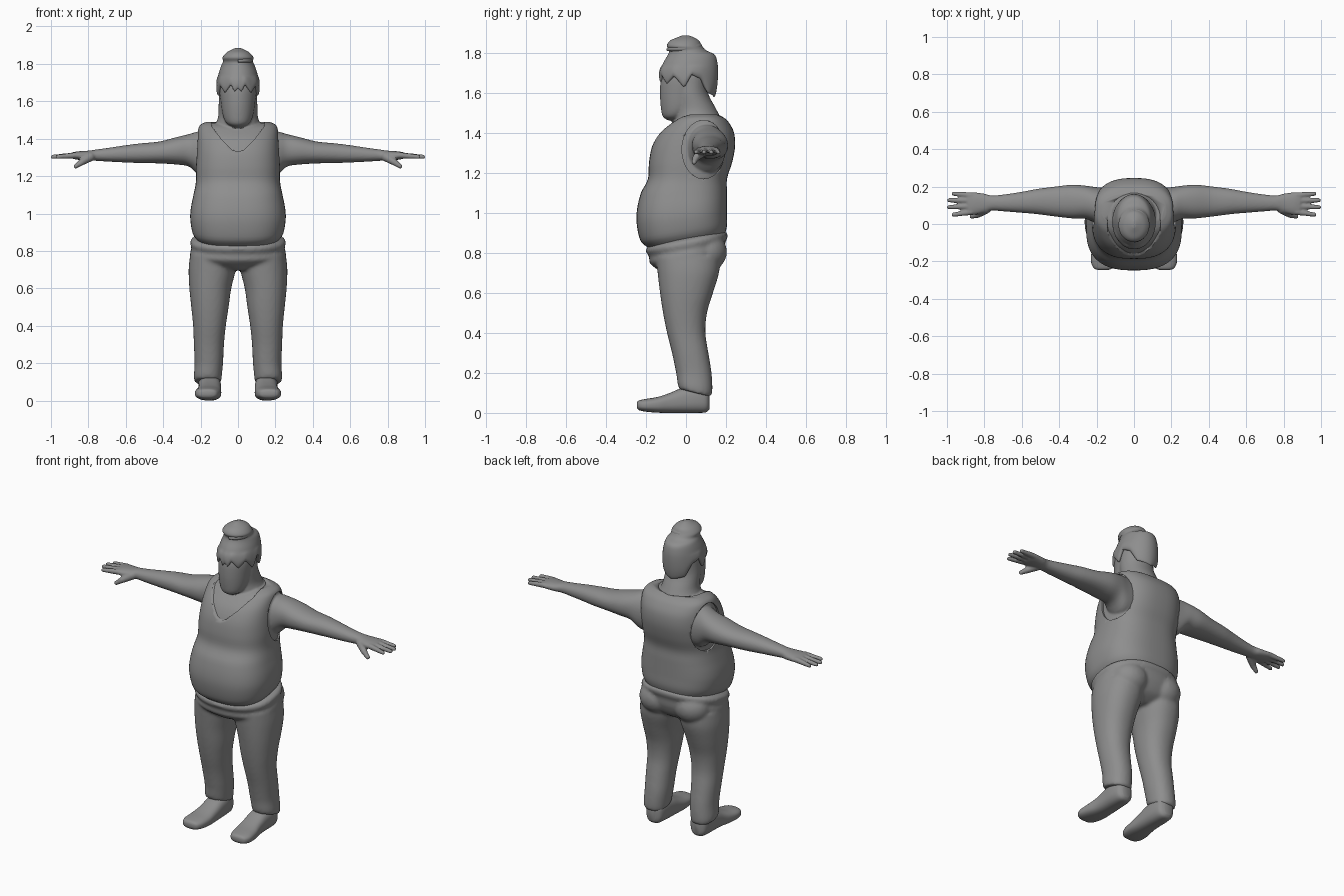
import bpy, bmesh, math
from mathutils import Vector, Matrix

if "Cube" in bpy.data.objects:
    bpy.data.objects.remove(bpy.data.objects["Cube"])

grey = bpy.data.materials.new("plain_grey")
grey.diffuse_color = (0.27, 0.27, 0.27, 1)
grey.use_nodes = True
grey.node_tree.nodes["Principled BSDF"].inputs["Base Color"].default_value = grey.diffuse_color
C = bpy.context


def loft(bm, secs, axis='z', n=2.0, segs=40, steps=4, sx=1, warp=None):
    """Skin rounded rings (t, a0, a1, b0, b1), smoothly interpolated along the axis."""
    rows = []
    for i in range(len(secs) - 1):
        p = [Vector(secs[min(max(k, 0), len(secs) - 1)]) for k in (i - 1, i, i + 1, i + 2)]
        for s in range(steps):
            u = s / steps
            rows.append(p[1] + 0.5 * u * (p[2] - p[0]) + u * u * (p[0] - 2.5 * p[1] + 2 * p[2] - 0.5 * p[3])
                        + u ** 3 * (1.5 * (p[1] - p[2]) + 0.5 * (p[3] - p[0])))
    rows.append(Vector(secs[-1]))
    rings = []
    for t, a0, a1, b0, b1 in rows:
        ring = []
        for k in range(segs):
            w = 2 * math.pi * k / segs
            c, s = math.cos(w), math.sin(w)
            a = (a0 + a1) / 2 + (a1 - a0) / 2 * math.copysign(abs(c) ** (2 / n), c)
            b = (b0 + b1) / 2 + (b1 - b0) / 2 * math.copysign(abs(s) ** (2 / n), s)
            v = Vector({'z': (a, b, t), 'x': (t, a, b), 'y': (a, t, b)}[axis])
            if warp:
                v = warp(v)
            v.x *= sx
            ring.append(bm.verts.new(v))
        rings.append(ring)
    for r, q in zip(rings, rings[1:]):
        for k in range(segs):
            m = (k + 1) % segs
            bm.faces.new((r[k], r[m], q[m], q[k]))
    bm.faces.new(rings[0][::-1])
    bm.faces.new(rings[-1])


def sym(rows):
    """Rings centred on x = 0: (z, half width, back-to-front range)."""
    return [(z, -w, w, y0, y1) for z, w, y0, y1 in rows]


def ball(bm, c, r):
    bmesh.ops.create_uvsphere(bm, u_segments=24, v_segments=16, radius=1,
                              matrix=Matrix.Translation(c) @ Matrix.Diagonal((*r, 1)))


def capsule(bm, p, q, r1, r2):
    p, q = Vector(p), Vector(q)
    d = q - p
    m = Matrix.Translation((p + q) / 2) @ d.to_track_quat('Z', 'Y').to_matrix().to_4x4()
    bmesh.ops.create_cone(bm, cap_ends=True, segments=16, radius1=r1, radius2=r2, depth=d.length, matrix=m)
    ball(bm, p, (r1,) * 3)
    ball(bm, q, (r2,) * 3)


def activate(ob):
    bpy.ops.object.select_all(action='DESELECT')
    ob.select_set(True)
    C.view_layer.objects.active = ob


def apply_mod(ob, kind, **props):
    activate(ob)
    m = ob.modifiers.new(kind.lower(), kind)
    for k, v in props.items():
        setattr(m, k, v)
    bpy.ops.object.modifier_apply(modifier=m.name)


def finish(bm, name, voxel=0, smooth=4, angle=40):
    bmesh.ops.recalc_face_normals(bm, faces=bm.faces[:])
    me = bpy.data.meshes.new(name)
    bm.to_mesh(me)
    bm.free()
    ob = bpy.data.objects.new(name, me)
    C.collection.objects.link(ob)
    if voxel:
        apply_mod(ob, 'REMESH', mode='VOXEL', voxel_size=voxel)
        apply_mod(ob, 'SMOOTH', factor=0.5, iterations=smooth)
    me = ob.data
    me.materials.clear()
    me.materials.append(grey)
    activate(ob)
    bpy.ops.object.shade_smooth_by_angle(angle=math.radians(angle))
    return ob


# Vest: big belly, hem lower at the front
chest = [(1.17, .225, -.19, .205), (1.25, .225, -.185, .23), (1.33, .222, -.17, .245), (1.4, .218, -.135, .24),
         (1.45, .213, -.085, .215), (1.475, .2, -.05, .19), (1.49, .17, -.01, .16)]
belly = [(.86, .215, -.19, .195), (.9, .242, -.227, .205), (.97, .255, -.246, .205),
         (1.03, .252, -.245, .205), (1.1, .238, -.225, .205)]


def hem(v):
    v.z += 0.18 * v.y * min(1, max(0, (1.1 - v.z) / .2))
    return v


bm = bmesh.new()
loft(bm, sym(belly + chest), n=2.6, segs=64, warp=hem)
vest = finish(bm, "vest")

# Neckline and armhole openings
bm = bmesh.new()
vee = [(-.15, 1.6), (-.14, 1.465), (-.09, 1.40), (-.03, 1.34), (0, 1.33),
       (.03, 1.34), (.09, 1.40), (.14, 1.465), (.15, 1.6)]
f = bm.faces.new([bm.verts.new((x, -.4, z)) for x, z in vee])
ext = bmesh.ops.extrude_face_region(bm, geom=[f])
bmesh.ops.translate(bm, vec=(0, .42, 0), verts=[g for g in ext['geom'] if isinstance(g, bmesh.types.BMVert)])
neck_cut = finish(bm, "neckline_cutter")
bm = bmesh.new()
loft(bm, sym([(1.465, .14, -.1, .165), (1.6, .14, -.1, .165)]), steps=1)
cuts = [neck_cut, finish(bm, "collar_cutter")]
for s in (-1, 1):
    bm = bmesh.new()
    loft(bm, [(.12, -.02, .195, 1.17, 1.462), (.4, -.02, .195, 1.17, 1.462)], 'x', steps=1, sx=s)
    cuts.append(finish(bm, "armhole_cutter"))
for c in cuts:
    apply_mod(vest, 'BOOLEAN', operation='DIFFERENCE', object=c, solver='EXACT')
    bpy.data.objects.remove(c)
vest.data.materials.clear()
vest.data.materials.append(grey)

# Body: chest under the vest, neck, head, arms and hands in one skin
bm = bmesh.new()
loft(bm, sym([(z - .006, w - .01, y0 + .01, y1 - .01) for z, w, y0, y1 in chest]), n=2.6, segs=64)
loft(bm, sym([(1.4, .13, -.06, .17), (1.47, .122, -.06, .172), (1.52, .106, -.06, .15),
              (1.6, .103, -.065, .11), (1.68, .1, -.07, .11)]))
loft(bm, sym([(1.462, .02, -.09, -.04), (1.48, .058, -.115, 0), (1.52, .08, -.125, .05), (1.6, .093, -.13, .09),
              (1.68, .1, -.122, .13), (1.76, .08, -.08, .11)]))
for s in (-1, 1):
    loft(bm, [(.12, 0, .19, 1.2, 1.43), (.2, .005, .197, 1.2, 1.44), (.26, .028, .205, 1.25, 1.425),
              (.33, .03, .21, 1.262, 1.408), (.42, .04, .2, 1.268, 1.385), (.52, .053, .187, 1.27, 1.375),
              (.6, .06, .172, 1.273, 1.365), (.7, .068, .157, 1.278, 1.35), (.76, .072, .152, 1.282, 1.342),
              (.8, .06, .162, 1.283, 1.336), (.86, .048, .17, 1.288, 1.332), (.89, .052, .168, 1.294, 1.326)],
         'x', n=2.2, sx=s)
    for y0, y1, x1 in ((.064, .05, .965), (.095, .09, .99), (.125, .127, .988), (.153, .162, .965)):
        capsule(bm, (s * .87, y0, 1.311), (s * x1, y1, 1.303), .0165, .0115)
    capsule(bm, (s * .79, .08, 1.303), (s * .835, .05, 1.275), .025, .018)
    capsule(bm, (s * .835, .05, 1.275), (s * .868, .04, 1.252), .018, .012)
finish(bm, "skin_body", voxel=.006, smooth=3)


# Hair cap with a jagged lower edge
EDGE = [(0, 1.67), (8, 1.65), (16, 1.69), (33, 1.645), (53, 1.685), (80, 1.625),
        (100, 1.69), (125, 1.67), (145, 1.6), (180, 1.58)]


def jag(v):
    a = math.degrees(abs(math.atan2(v.x, .01 - v.y)))
    for (a0, z0), (a1, z1) in zip(EDGE, EDGE[1:]):
        if a0 <= a <= a1:
            edge = z0 + (z1 - z0) * (a - a0) / (a1 - a0)
    if v.z < 1.74:
        v.z = 1.74 - (1.74 - v.z) / .14 * (1.74 - edge)
    return v


bm = bmesh.new()
loft(bm, sym([(1.67, .05, -.06, .08), (1.615, .09, -.105, .125), (1.6, .108, -.128, .143), (1.64, .116, -.135, .155),
              (1.7, .112, -.13, .16), (1.75, .103, -.113, .157), (1.79, .09, -.09, .143), (1.812, .08, -.085, .1),
              (1.835, .082, -.096, .08), (1.86, .062, -.08, .065), (1.876, .035, -.045, .04), (1.886, .01, -.02, .015)]),
     segs=80, warp=jag)
finish(bm, "hair", angle=50)

# Swirled topknot strand
cu = bpy.data.curves.new("topknot_swirl", 'CURVE')
cu.dimensions, cu.bevel_depth, cu.bevel_resolution = '3D', .021, 4
sp = cu.splines.new('POLY')
sp.points.add(59)
for i, p in enumerate(sp.points):
    u = i / 59
    w, r = 2 * math.pi * 2 * u, .072 * (1 - u) + .003
    p.co = (r * math.sin(w), -.005 - r * 1.15 * math.cos(w), 1.815 + .06 * u, 1)
    p.radius = .35 + .65 * min(1, 5 * u, 3 * (1 - u) + .3)
sp.use_smooth = True
cu.use_fill_caps = True
cu.materials.append(grey)
C.collection.objects.link(bpy.data.objects.new("topknot_swirl", cu))


# Trousers: waistband, hips, seat and legs merged
def waist(v):
    v.z += .18 * v.y * min(1, max(0, (v.z - .7) / .1))
    return v


def cuff(v):
    v.z -= .25 * (v.y - .045) * max(0, (.22 - v.z) / .12)
    return v


bm = bmesh.new()
loft(bm, sym([(.7, .1, -.1, .1), (.73, .2, -.15, .16), (.775, .254, -.182, .19), (.815, .249, -.184, .196),
              (.84, .256, -.2, .208), (.862, .248, -.195, .206), (.878, .21, -.16, .18)]), n=2.3, segs=56, warp=waist)
ball(bm, (0, -.08, .765), (.13, .09, .07))
for s in (-1, 1):
    loft(bm, [(.1, .09, .232, -.035, .125), (.13, .087, .236, -.042, .132), (.2, .08, .232, -.05, .128),
              (.3, .075, .236, -.07, .112), (.4, .065, .24, -.095, .097), (.5, .05, .25, -.115, .105),
              (.6, .036, .26, -.13, .135), (.7, .012, .264, -.142, .165), (.78, .005, .256, -.15, .17)],
         n=2.2, sx=s, warp=cuff)
    ball(bm, (s * .118, .1, .805), (.112, .105, .1))
finish(bm, "trousers", voxel=.01, smooth=5, angle=60)

# Shoes
for s, side in ((-1, "left"), (1, "right")):
    bm = bmesh.new()
    loft(bm, [(-.246, .14, .19, .028, .05), (-.236, .115, .215, .014, .062), (-.2, .098, .23, .006, .07),
              (-.14, .09, .226, .001, .08), (-.08, .09, .215, 0, .1), (-.02, .09, .212, 0, .125),
              (.05, .092, .212, 0, .14), (.1, .102, .203, .003, .13), (.118, .13, .18, .02, .1)],
         'y', n=2.6, sx=s)
    finish(bm, side + "_shoe")
